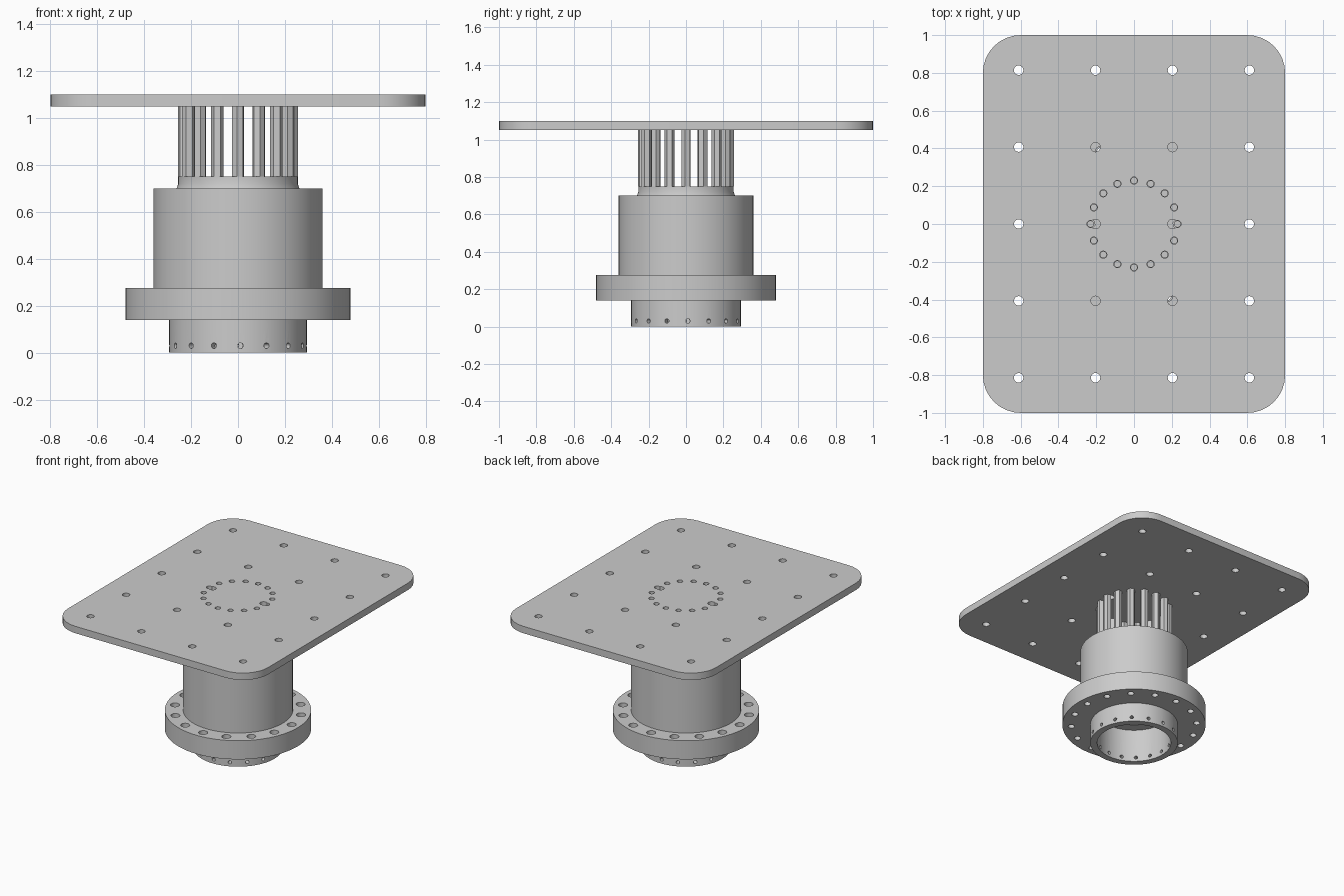
import bpy, bmesh, math
from mathutils import Matrix, Vector

default = bpy.data.objects.get("Cube")
if default:
    bpy.data.objects.remove(default, do_unlink=True)

grey = bpy.data.materials.new("machined grey")
grey.use_nodes = True
colour = (0.6, 0.6, 0.6, 1)
grey.diffuse_color = colour
grey.node_tree.nodes["Principled BSDF"].inputs["Base Color"].default_value = colour


def finish(name, bm):
    bmesh.ops.recalc_face_normals(bm, faces=bm.faces)
    mesh = bpy.data.meshes.new(name)
    bm.to_mesh(mesh)
    bm.free()
    mesh.materials.append(grey)
    obj = bpy.data.objects.new(name, mesh)
    bpy.context.collection.objects.link(obj)
    return obj


def cylinders(name, matrices, radius, depth, sides):
    bm = bmesh.new()
    for m in matrices:
        bmesh.ops.create_cone(bm, cap_ends=True, segments=sides, radius1=radius,
                              radius2=radius, depth=depth, matrix=m)
    return finish(name, bm)


def ring(radius, z, offset=0.0, tilt=False, spin=0.0):
    """Sixteen placements evenly spaced around the z axis."""
    out = []
    for i in range(16):
        turn = Matrix.Rotation(math.radians(offset) + i * math.tau / 16, 4, "Z")
        local = Matrix.Rotation(math.pi / 2, 4, "Y") if tilt else Matrix.Rotation(spin, 4, "Z")
        out.append(turn @ Matrix.Translation((radius, 0, z)) @ local)
    return out


def activate(obj):
    bpy.ops.object.select_all(action="DESELECT")
    obj.select_set(True)
    bpy.context.view_layer.objects.active = obj


def cut(obj, matrices, radius, depth, sides=20):
    cutter = cylinders("cutter", matrices, radius, depth, sides)
    cutter.hide_render = True
    mod = obj.modifiers.new("holes", "BOOLEAN")
    mod.operation = "DIFFERENCE"
    mod.solver = "EXACT"
    mod.object = cutter
    activate(obj)
    bpy.ops.object.modifier_apply(modifier=mod.name)
    bpy.data.objects.remove(cutter, do_unlink=True)


def smooth(obj):
    activate(obj)
    bpy.ops.object.shade_smooth_by_angle(angle=math.radians(30))


# Flanged hub: one turned profile of (radius, height), with a stepped bore
profile = [(0.247, 0), (0.293, 0), (0.293, 0.14), (0.48, 0.14), (0.48, 0.275),
           (0.36, 0.275), (0.36, 0.7), (0.262, 0.7), (0.255, 0.72), (0.255, 0.75),
           (0.175, 0.75), (0.175, 0.24), (0.247, 0.24)]
bm = bmesh.new()
verts = [bm.verts.new((r, 0, z)) for r, z in profile]
edges = [bm.edges.new((verts[i - 1], verts[i])) for i in range(len(verts))]
bmesh.ops.spin(bm, geom=verts + edges, cent=(0, 0, 0), axis=(0, 0, 1),
               angle=math.tau, steps=80, use_merge=True)
bmesh.ops.remove_doubles(bm, verts=bm.verts, dist=0.0001)
hub = finish("flanged_hub", bm)

# Flange bolt holes with counterbores, and radial holes in the lower collar
cut(hub, ring(0.42, 0.2, 2), 0.022, 0.4)
cut(hub, ring(0.42, 0.27, 2), 0.03, 0.12)
cut(hub, ring(0.27, 0.03, 2, tilt=True), 0.012, 0.1, 14)
smooth(hub)

# Hollow hexagonal standoffs
standoffs = cylinders("standoffs", ring(0.23, 0.9, spin=math.radians(20)), 0.027, 0.3, 6)
cut(standoffs, ring(0.23, 0.97), 0.016, 0.2, 14)
smooth(standoffs)

# Mounting plate with rounded corners
outline = []
for quarter, (sx, sy) in enumerate([(1, 1), (-1, 1), (-1, -1), (1, -1)]):
    for step in range(9):
        a = (quarter + step / 8) * math.pi / 2
        outline.append((sx * 0.6 + 0.2 * math.cos(a), sy * 0.8 + 0.2 * math.sin(a), 1.05))
bm = bmesh.new()
face = bm.faces.new([bm.verts.new(p) for p in outline])
extruded = bmesh.ops.extrude_face_region(bm, geom=[face])["geom"]
bmesh.ops.translate(bm, vec=Vector((0, 0, 0.05)),
                    verts=[g for g in extruded if isinstance(g, bmesh.types.BMVert)])
if face.is_valid and len(bm.faces) == len(outline) + 1:
    bm.faces.new(face.verts)
plate = finish("mounting_plate", bm)

# Plate holes: a four by five grid and a bolt circle
grid = [Matrix.Translation(((i - 1.5) * 0.407, j * 0.407, 1.075))
        for i in range(4) for j in range(-2, 3)]
cut(plate, grid, 0.025, 0.2)
cut(plate, ring(0.23, 1.075), 0.019, 0.2)
smooth(plate)
